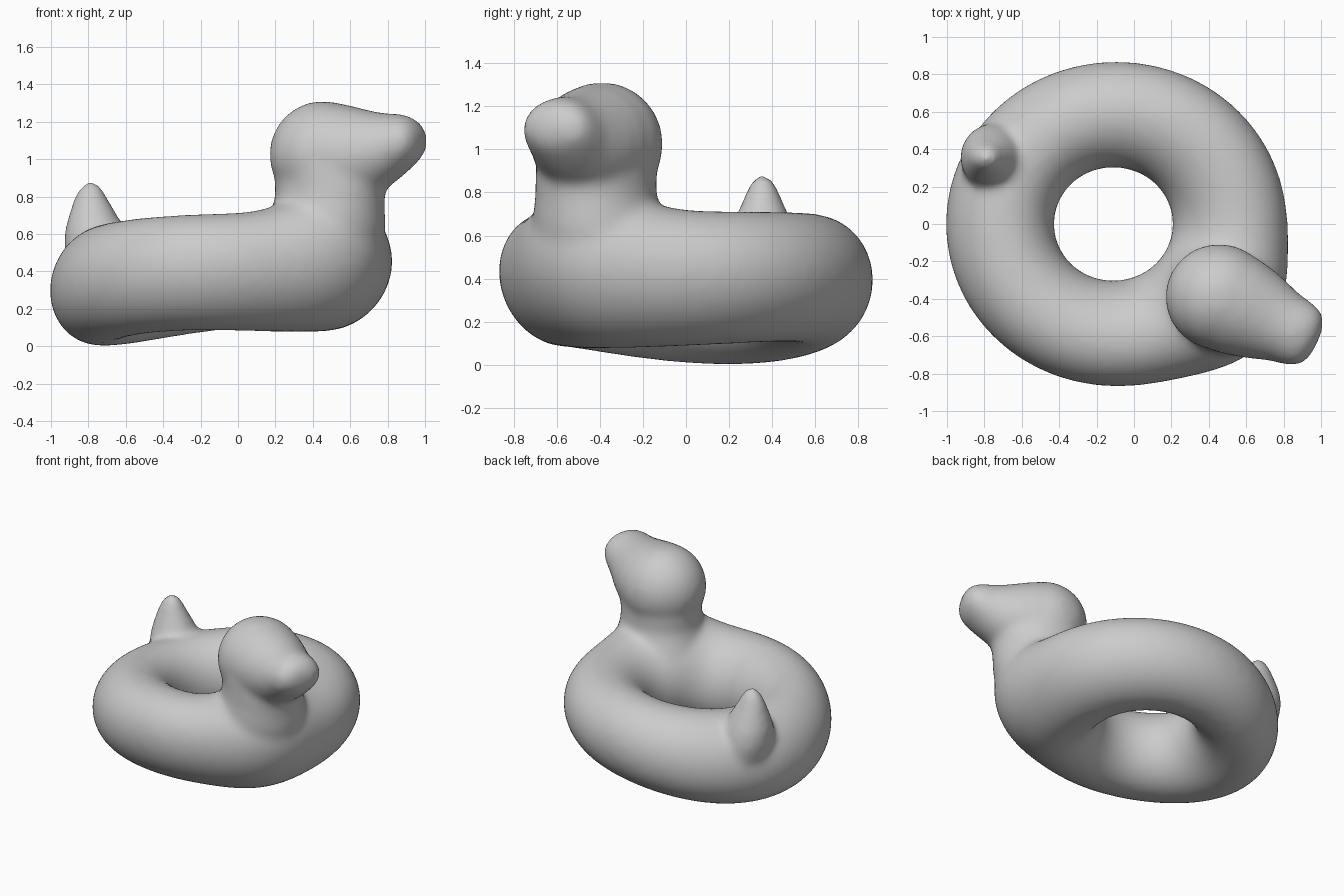
import bpy, bmesh
from math import sin, cos, pi, radians
from mathutils import Vector

if "Cube" in bpy.data.objects:
    bpy.data.objects.remove(bpy.data.objects["Cube"])

bm = bmesh.new()
N = 40


def ellipse(center, a, b):
    """Ring of points around center spanned by half-axis vectors a and b."""
    return [bm.verts.new(center + a * cos(2 * pi * i / N) + b * sin(2 * pi * i / N))
            for i in range(N)]


def skin(rings, closed=False):
    """Bridge rings with quads; cap the ends unless the loft is closed."""
    pairs = list(zip(rings, rings[1:]))
    if closed:
        pairs.append((rings[-1], rings[0]))
    else:
        bm.faces.new(rings[0])
        bm.faces.new(rings[-1])
    for r, s in pairs:
        for i in range(N):
            j = (i + 1) % N
            bm.faces.new((r[i], r[j], s[j], s[i]))


def bump(t, deg):
    return ((1 + cos(t - radians(deg))) / 2) ** 2


UP = Vector((0, 0, 1))

# Swim ring: swept oval that dips under the tail and swells at the chest
rings = []
for k in range(120):
    t = 2 * pi * k / 120
    d = Vector((cos(t), sin(t), 0))
    chest = bump(t, -38) ** 13
    dip = bump(t, 162) ** 1.5
    outer = 0.868 + 0.043 * cos(t) ** 2 + 0.115 * chest
    inner = 0.302 + 0.015 * cos(t) ** 2 - 0.015 * cos(t)
    bottom = 0.12 - 0.117 * dip - 0.04 * bump(t, -45)
    top = 0.71 - 0.07 * dip + 0.13 * chest
    tilt = 0.02 - 0.055 * dip + 0.03 * bump(t, -38)
    c = Vector((-0.095, 0, (top + bottom) / 2)) + d * (outer + inner) / 2
    rings.append(ellipse(c, d * (outer - inner) / 2 + UP * tilt, UP * (top - bottom) / 2))
skin(rings, True)

# Neck: upright loft from inside the chest to the head (x, y, z, length, width)
ax = Vector((cos(radians(-35)), sin(radians(-35)), 0))
side = Vector((-ax.y, ax.x, 0))
neck = [(0.38, -0.32, 0.30, 0.24, 0.22), (0.42, -0.352, 0.42, 0.30, 0.27),
        (0.455, -0.382, 0.54, 0.328, 0.30), (0.47, -0.398, 0.64, 0.328, 0.305),
        (0.48, -0.41, 0.71, 0.315, 0.29), (0.49, -0.418, 0.78, 0.305, 0.27),
        (0.495, -0.418, 0.87, 0.312, 0.265), (0.49, -0.413, 0.95, 0.305, 0.27),
        (0.47, -0.40, 1.02, 0.28, 0.27)]
skin([ellipse(Vector(p[:3]), ax * p[3], side * p[4]) for p in neck])

# Head: rounded ball
head = Vector((0.455, -0.39, 1.025))
skin([ellipse(head - UP * 0.287 * cos(pi * k / 20),
              Vector((0.288 * sin(pi * k / 20), 0, 0)),
              Vector((0, 0.284 * sin(pi * k / 20), 0))) for k in range(1, 20)])

# Bill: loft forward from the head (distance, half width, bottom, top)
ax = Vector((cos(radians(-25)), sin(radians(-25)), 0))
side = Vector((-ax.y, ax.x, 0))
bill = [(0.0, 0.275, 0.76, 1.31), (0.12, 0.272, 0.765, 1.295), (0.22, 0.25, 0.775, 1.272),
        (0.30, 0.225, 0.805, 1.255), (0.38, 0.197, 0.855, 1.245), (0.45, 0.184, 0.905, 1.243),
        (0.50, 0.174, 0.948, 1.232), (0.54, 0.152, 0.985, 1.208), (0.568, 0.11, 1.025, 1.17),
        (0.58, 0.055, 1.07, 1.13)]
skin([ellipse(Vector((head.x, head.y, (b + t) / 2)) + ax * s, side * w, UP * (t - b) / 2)
      for s, w, b, t in bill])

# Tail: small rounded cone (x, z, radius x, radius y)
tail = [(-0.70, 0.30, 0.15, 0.15), (-0.735, 0.40, 0.17, 0.18), (-0.755, 0.50, 0.173, 0.185),
        (-0.765, 0.60, 0.165, 0.165), (-0.772, 0.68, 0.14, 0.13),
        (-0.785, 0.77, 0.10, 0.09), (-0.787, 0.83, 0.072, 0.065),
        (-0.787, 0.865, 0.046, 0.043), (-0.787, 0.88, 0.02, 0.02)]
skin([ellipse(Vector((x, 0.355, z)), Vector((rx, 0, 0)), Vector((0, ry, 0)))
      for x, z, rx, ry in tail])

bmesh.ops.recalc_face_normals(bm, faces=bm.faces)
mesh = bpy.data.meshes.new("duck_swim_ring")
bm.to_mesh(mesh)
bm.free()
duck = bpy.data.objects.new("duck_swim_ring", mesh)
bpy.context.collection.objects.link(duck)

# Fuse the parts into one soft inflatable skin
fuse = duck.modifiers.new("fuse", 'REMESH')
fuse.mode = 'VOXEL'
fuse.voxel_size = 0.02
fuse.use_smooth_shade = True
soft = duck.modifiers.new("soften", 'SMOOTH')
soft.factor = 0.5
soft.iterations = 22
